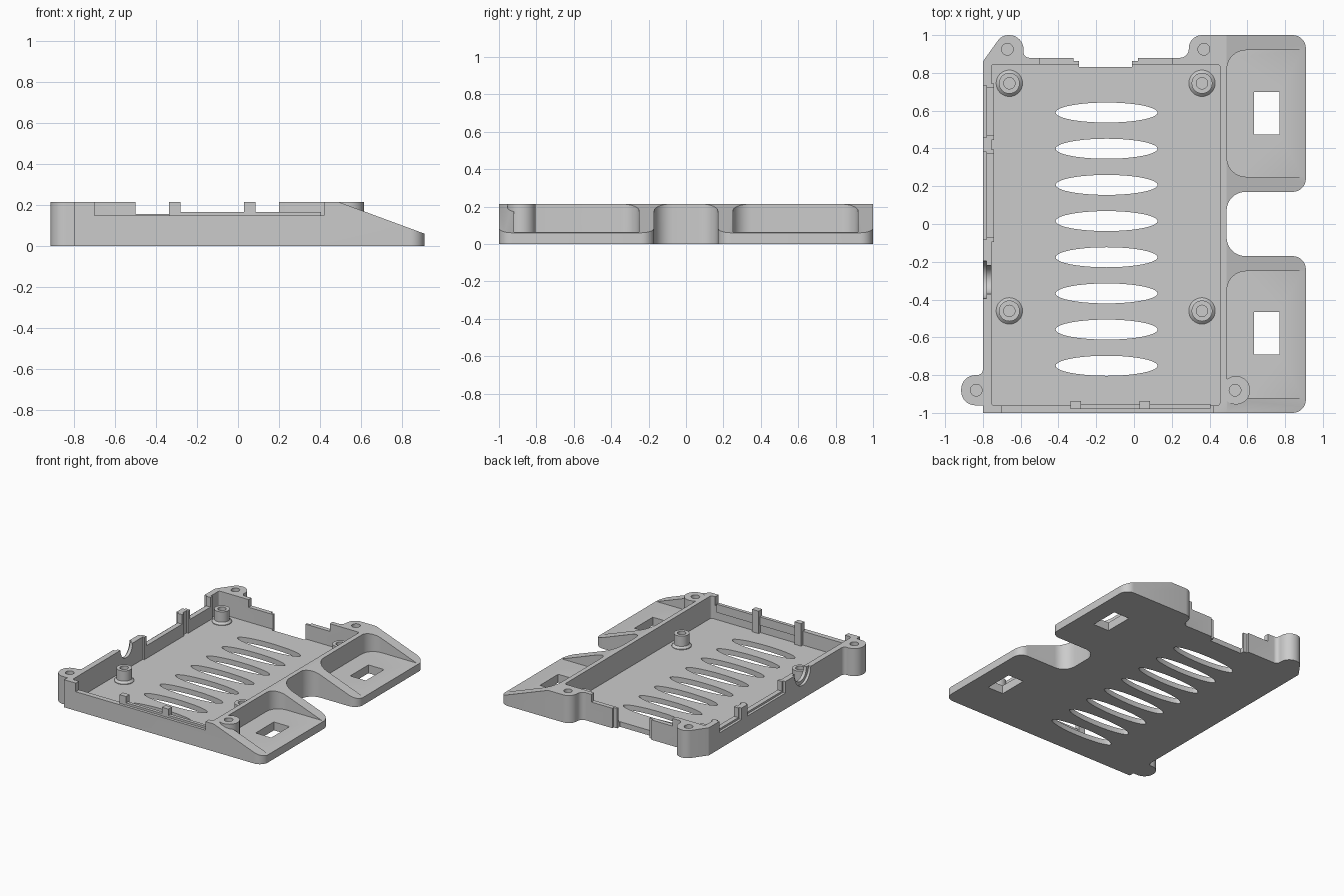
import bpy, bmesh, math
from mathutils import Vector

cube = bpy.data.objects.get("Cube")
if cube:
    bpy.data.objects.remove(cube, do_unlink=True)

TOP, FLOOR, HIGH = 0.215, 0.04, 0.4

grey = bpy.data.materials.new("light_grey_plastic")
grey.use_nodes = True
grey.diffuse_color = (0.6, 0.6, 0.6, 1)
grey.node_tree.nodes["Principled BSDF"].inputs["Base Color"].default_value = (0.6, 0.6, 0.6, 1)


def finish(name, bm):
    bmesh.ops.recalc_face_normals(bm, faces=bm.faces)
    mesh = bpy.data.meshes.new(name)
    bm.to_mesh(mesh)
    bm.free()
    mesh.materials.append(grey)
    obj = bpy.data.objects.new(name, mesh)
    bpy.context.collection.objects.link(obj)
    return obj


def prism(name, outline, low, high, axis="z"):
    """Extrude a closed 2D outline along an axis."""
    place = {"z": lambda a, b, h: (a, b, h),
             "y": lambda a, b, h: (a, h, b),
             "x": lambda a, b, h: (h, a, b)}[axis]
    bm = bmesh.new()
    rings = [[bm.verts.new(place(a, b, h)) for a, b in outline] for h in (low, high)]
    n = len(outline)
    for ring in rings:
        bm.faces.new(ring)
    for i in range(n):
        j = (i + 1) % n
        bm.faces.new((rings[0][i], rings[0][j], rings[1][j], rings[1][i]))
    return finish(name, bm)


def rounded(corners, steps=8):
    """Replace each (x, y, radius) corner with a tangent arc."""
    out = []
    for i, (x, y, r) in enumerate(corners):
        p = Vector((x, y))
        if r == 0:
            out.append((x, y))
            continue
        a = (Vector(corners[i - 1][:2]) - p).normalized()
        b = (Vector(corners[(i + 1) % len(corners)][:2]) - p).normalized()
        half = math.acos(a.dot(b)) / 2
        centre = p + (a + b).normalized() * (r / math.sin(half))
        start = p + a * (r / math.tan(half)) - centre
        end = p + b * (r / math.tan(half)) - centre
        first = math.atan2(start.y, start.x)
        turn = math.atan2(start.x * end.y - start.y * end.x, start.dot(end))
        for k in range(steps + 1):
            t = first + turn * k / steps
            out.append((centre.x + r * math.cos(t), centre.y + r * math.sin(t)))
    return out


def rect(x0, x1, y0, y1, r=0):
    return rounded([(x0, y0, r), (x1, y0, r), (x1, y1, r), (x0, y1, r)])


def ellipse(cx, cy, rx, ry, n=40):
    return [(cx + rx * math.cos(math.tau * k / n), cy + ry * math.sin(math.tau * k / n))
            for k in range(n)]


def combine(target, outline, low, high, axis="z", op="DIFFERENCE"):
    tool = prism("cutter", outline, low, high, axis)
    tool.hide_render = True
    mod = target.modifiers.new("shape", "BOOLEAN")
    mod.operation, mod.solver, mod.object = op, "EXACT", tool
    bpy.context.view_layer.objects.active = target
    bpy.ops.object.modifier_apply(modifier=mod.name)
    bpy.data.objects.remove(tool, do_unlink=True)


def smooth(obj):
    bpy.ops.object.select_all(action="DESELECT")
    obj.select_set(True)
    bpy.context.view_layer.objects.active = obj
    bpy.ops.object.shade_smooth_by_angle(angle=math.radians(30))


# Full footprint with wings, gap and screw ears
footprint = rounded([
    (-0.8, -1, 0), (0.91, -1, 0.07), (0.91, -0.17, 0.07), (0.49, -0.17, 0.1),
    (0.49, 0.17, 0.1), (0.91, 0.17, 0.07), (0.91, 1, 0.07), (0.29, 1, 0.07),
    (0.29, 0.88, 0.045), (-0.585, 0.88, 0.03), (-0.585, 1, 0.075), (-0.7, 1, 0.07),
    (-0.8, 0.86, 0.02), (-0.8, -0.8, 0.03), (-0.915, -0.8, 0.075),
    (-0.915, -0.96, 0.075), (-0.8, -0.96, 0)])
tray = prism("case_tray", footprint, 0, TOP)

# Sloping wing tops, wing pockets and strap holes
combine(tray, [(0.49, TOP), (0.91, 0.06), (1.1, -0.01), (1.1, HIGH), (0.49, HIGH)], -1.2, 1.2, "y")
for y0, y1, h0, h1 in ((0.25, 0.92, 0.475, 0.7), (-0.92, -0.25, -0.69, -0.465)):
    combine(tray, rect(0.492, 1.2, y0, y1, 0.1), 0.065, HIGH)
    combine(tray, rect(0.635, 0.77, h0, h1), -0.1, HIGH)

# Ear standing on the front wing
combine(tray, ellipse(0.54, -0.88, 0.075, 0.075), 0.02, TOP, op="UNION")

# Main cavity
combine(tray, rect(-0.755, 0.455, -0.96, 0.845, 0.015), FLOOR, HIGH)

# Ventilation slots
for i in range(8):
    combine(tray, ellipse(-0.145, 0.59 - 0.1915 * i, 0.27, 0.053), -0.1, 0.1)

# Blind screw holes in the ears
for x, y in ((-0.67, 0.925), (0.37, 0.925), (-0.835, -0.88), (0.535, -0.88)):
    combine(tray, ellipse(x, y, 0.031, 0.031, 24), 0.08, HIGH)

# Thickened side wall around the ports, then the port openings
for y0, y1 in ((0.47, 0.72), (-0.07, 0.37)):
    combine(tray, rect(-0.77, -0.742, y0 - 0.025, y1 + 0.025), 0.03, TOP, op="UNION")
    combine(tray, rect(-1, -0.7, y0, y1), 0.14, HIGH)
    combine(tray, rect(-1, -0.78, y0 - 0.012, y1 + 0.012), 0.125, HIGH)
combine(tray, ellipse(-0.295, TOP, 0.075, 0.085), -1, -0.7, "x")
combine(tray, ellipse(-0.295, TOP, 0.1, 0.11), -1, -0.78, "x")

# Back wall: lowered sections and the open bay
combine(tray, rect(-0.5, 0.2, 0.8, 0.9), 0.155, HIGH)
combine(tray, rect(-0.32, 0.02, 0.863, 0.95), -0.1, HIGH)
combine(tray, rect(-0.29, -0.01, 0.83, 0.95), -0.1, HIGH)

# Front wall: lowered section, inner lip and two clip posts
combine(tray, rect(-0.7, 0.42, -1.1, -0.93), 0.148, HIGH)
combine(tray, rect(-0.3, 0.405, -0.978, -0.952), 0.1, 0.165, op="UNION")
for x in (-0.308, 0.058):
    combine(tray, rect(x - 0.028, x + 0.028, -0.98, -0.938), 0.03, TOP, op="UNION")
smooth(tray)


# Board standoffs with a flared foot and a screw hole
def standoff(name, x, y):
    profile = [(0, 0.06), (0.03, 0.06), (0.03, 0.14), (0.055, 0.14),
               (0.055, 0.06), (0.07, 0.045), (0.07, 0.03), (0, 0.03)]
    bm = bmesh.new()
    verts = [bm.verts.new((r, 0, z)) for r, z in profile]
    edges = [bm.edges.new(pair) for pair in zip(verts, verts[1:])]
    bmesh.ops.spin(bm, geom=verts + edges, cent=(0, 0, 0), axis=(0, 0, 1),
                   angle=math.tau, steps=32, use_duplicate=False)
    bmesh.ops.remove_doubles(bm, verts=bm.verts, dist=0.0005)
    obj = finish(name, bm)
    obj.location = (x, y, 0)
    smooth(obj)


for side, x in (("right", -0.66), ("left", 0.36)):
    for end, y in (("front", -0.46), ("back", 0.745)):
        standoff(f"{end}_{side}_standoff", x, y)
